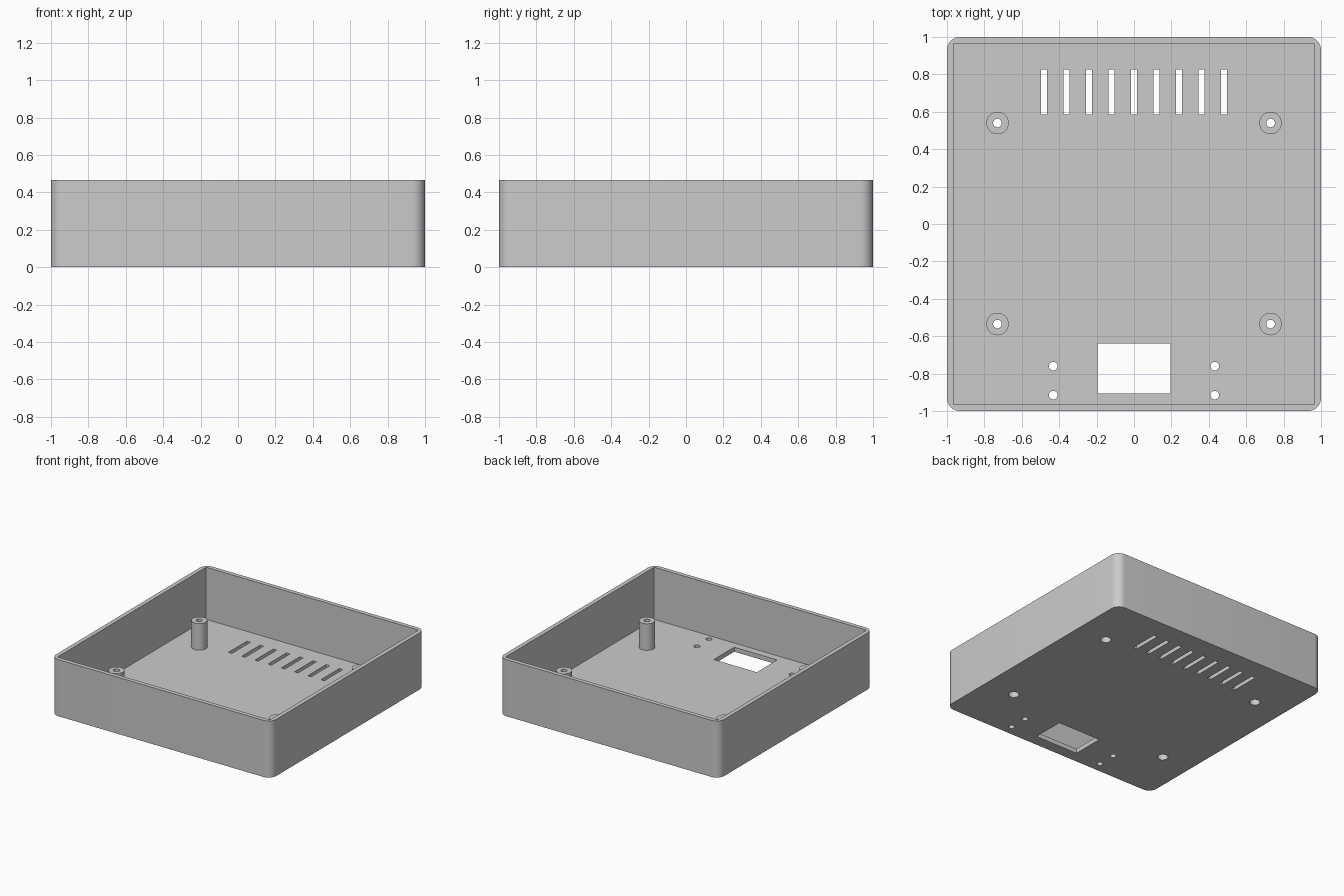
import bpy
import math

if "Cube" in bpy.data.objects:
    bpy.data.objects.remove(bpy.data.objects["Cube"], do_unlink=True)

HEIGHT, FLOOR, WALL, CORNER = 0.465, 0.037, 0.035, 0.07
POST_TOP, POST_R, HOLE_R, BORE_R, BORE_TOP = 0.255, 0.06, 0.023, 0.04, 0.1

grey = bpy.data.materials.new("matte grey plastic")
grey.use_nodes = True
colour = (0.6, 0.6, 0.6, 1)
grey.diffuse_color = colour
grey.node_tree.nodes["Principled BSDF"].inputs["Base Color"].default_value = colour


def box(name, x0, x1, y0, y1, z0, z1):
    bpy.ops.mesh.primitive_cube_add(size=1, location=((x0 + x1) / 2, (y0 + y1) / 2, (z0 + z1) / 2))
    ob = bpy.context.object
    ob.name = name
    ob.scale = (x1 - x0, y1 - y0, z1 - z0)
    bpy.ops.object.transform_apply(location=True, rotation=False, scale=True)
    return ob


def cylinder(name, x, y, radius, z0, z1):
    bpy.ops.mesh.primitive_cylinder_add(vertices=32, radius=radius, depth=z1 - z0,
                                        location=(x, y, (z0 + z1) / 2))
    ob = bpy.context.object
    ob.name = name
    bpy.ops.object.transform_apply(location=True, rotation=False, scale=True)
    return ob


def apply(ob, mod):
    bpy.context.view_layer.objects.active = ob
    bpy.ops.object.modifier_apply(modifier=mod.name)


def combine(target, tool, operation="DIFFERENCE"):
    mod = target.modifiers.new(tool.name, "BOOLEAN")
    mod.operation, mod.solver, mod.object = operation, "EXACT", tool
    apply(target, mod)
    bpy.data.objects.remove(tool, do_unlink=True)


# Outer shell with rounded upright corners
case = box("enclosure_tray", -1, 1, -1, 1, 0, HEIGHT)
weights = case.data.attributes.new("bevel_weight_edge", "FLOAT", "EDGE")
for edge in case.data.edges:
    a, b = (case.data.vertices[i].co for i in edge.vertices)
    weights.data[edge.index].value = 1.0 if abs(a.z - b.z) > 0.1 else 0.0
bevel = case.modifiers.new("rounded corners", "BEVEL")
bevel.limit_method, bevel.width, bevel.segments = "WEIGHT", CORNER, 10
apply(case, bevel)

# Square-cornered cavity
inner = 1 - WALL
combine(case, box("cavity", -inner, inner, -inner, inner, FLOOR, 1))

# Mounting posts, with a screw hole and a wider bore from below
for x in (-0.73, 0.73):
    for y in (-0.535, 0.54):
        combine(case, cylinder("post", x, y, POST_R, FLOOR / 2, POST_TOP), "UNION")
        combine(case, cylinder("screw_bore", x, y, BORE_R, -0.1, BORE_TOP))
        combine(case, cylinder("screw_hole", x, y, HOLE_R, BORE_TOP / 2, 1))

# Row of ventilation slots
for i in range(-4, 5):
    x = i * 0.12
    combine(case, box("vent_slot", x - 0.016, x + 0.016, 0.585, 0.825, -0.1, 0.1))

# Rectangular opening and small fixing holes
combine(case, box("opening", -0.195, 0.195, -0.905, -0.64, -0.1, 0.1))
for x in (-0.432, 0.432):
    for y in (-0.76, -0.915):
        combine(case, cylinder("fixing_hole", x, y, HOLE_R, -0.1, 0.1))

case.data.materials.clear()
case.data.materials.append(grey)
for face in case.data.polygons:
    face.material_index = 0
bpy.ops.object.select_all(action="DESELECT")
case.select_set(True)
bpy.context.view_layer.objects.active = case
bpy.ops.object.shade_smooth_by_angle(angle=math.radians(30))
